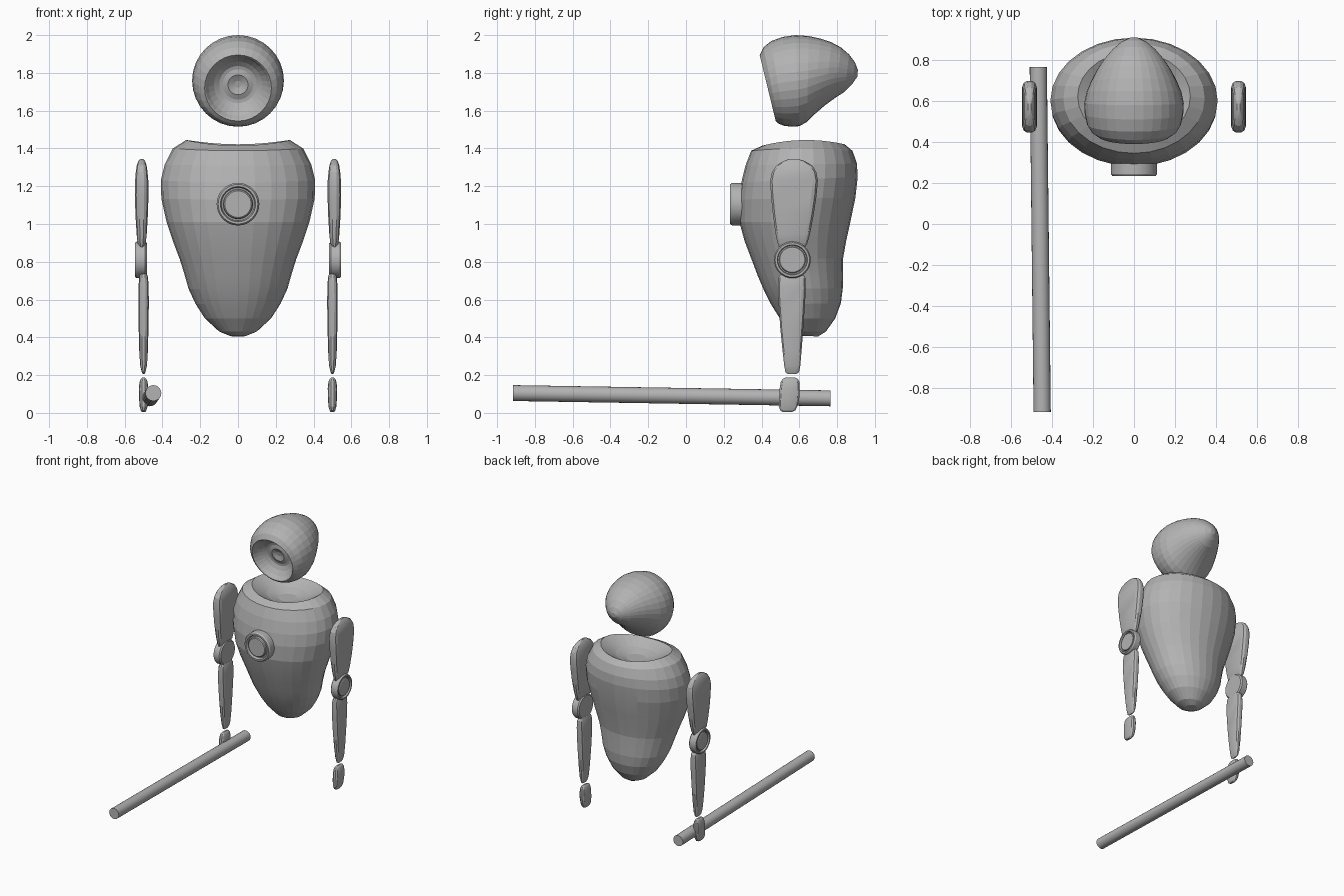
import bpy, bmesh, math
from mathutils import Vector

grey = bpy.data.materials.new("plain_grey")
grey.diffuse_color = (0.45, 0.45, 0.45, 1)


def make(name, bm, smooth=None):
    bmesh.ops.recalc_face_normals(bm, faces=bm.faces)
    me = bpy.data.meshes.new(name)
    bm.to_mesh(me)
    bm.free()
    me.materials.append(grey)
    ob = bpy.data.objects.new(name, me)
    bpy.context.collection.objects.link(ob)
    if smooth:
        bpy.context.view_layer.objects.active = ob
        ob.select_set(True)
        bpy.ops.object.shade_smooth_by_angle(angle=math.radians(smooth))
        ob.select_set(False)
    return ob


def loft(name, rings, smooth=None):
    """Skin a stack of equal-length point rings and cap both ends."""
    bm = bmesh.new()
    vs = [[bm.verts.new(p) for p in r] for r in rings]
    n = len(vs[0])
    for a, b in zip(vs, vs[1:]):
        for i in range(n):
            j = (i + 1) % n
            bm.faces.new((a[i], a[j], b[j], b[i]))
    bm.faces.new(vs[0])
    bm.faces.new(vs[-1])
    return make(name, bm, smooth)


def oval(hw, front, back, n, lift=0):
    """Ellipse through front and back (y, z) points; lift raises its sides."""
    f, b = Vector((0, *front)), Vector((0, *back))
    pts = []
    for i in range(n):
        a = 2 * math.pi * i / n
        p = f.lerp(b, (1 - math.cos(a)) / 2)
        pts.append(p + Vector((hw * math.sin(a), 0, lift * math.sin(a) ** 2)))
    return pts


def lathe(name, profile, place, n=32):
    """Turn (radius, height) points; place maps (u, v, height) to a position."""
    rings = [[place(r * math.cos(2 * math.pi * i / n), r * math.sin(2 * math.pi * i / n), h)
              for i in range(n)] for r, h in profile]
    return loft(name, rings, 30)


# Head: egg with a tilted front, each row = half width, top point, bottom point
shell = [(0.177, (0.39, 1.895), (0.475, 1.545)),
         (0.208, (0.41, 1.935), (0.492, 1.53)),
         (0.229, (0.45, 1.968), (0.52, 1.52)),
         (0.240, (0.51, 1.99), (0.56, 1.515)),
         (0.243, (0.58, 2.0), (0.60, 1.518)),
         (0.231, (0.65, 1.995), (0.64, 1.54)),
         (0.210, (0.71, 1.982), (0.68, 1.58)),
         (0.180, (0.77, 1.962), (0.735, 1.628)),
         (0.145, (0.82, 1.935), (0.79, 1.668)),
         (0.105, (0.863, 1.898), (0.84, 1.70)),
         (0.062, (0.895, 1.855), (0.88, 1.74)),
         (0.020, (0.91, 1.815), (0.907, 1.78))]
rings = [oval(w, t, b, 32) for w, t, b in shell]
centre = Vector((0, 0.4325, 1.72))
inward = Vector((0, 0.97, 0.236))
dish = [(0.96, 0.006), (0.88, 0.03), (0.72, 0.06), (0.56, 0.078), (0.46, 0.08),
        (0.30, 0.072), (0.22, 0.078), (0.10, 0.085)]
bowl = [[centre + (p - centre) * s + inward * d for p in rings[0]] for s, d in dish]
loft("head", bowl[::-1] + rings, 6)

# Torso: rows = half width, front point, back point, side lift
body = [(0.04, (0.60, 0.408), (0.70, 0.405), 0),
        (0.10, (0.555, 0.432), (0.74, 0.43), 0),
        (0.175, (0.497, 0.50), (0.79, 0.50), 0),
        (0.225, (0.45, 0.575), (0.82, 0.58), 0),
        (0.262, (0.41, 0.655), (0.83, 0.66), 0),
        (0.283, (0.38, 0.725), (0.83, 0.74), 0),
        (0.308, (0.35, 0.805), (0.832, 0.82), 0),
        (0.345, (0.31, 0.91), (0.848, 0.91), 0),
        (0.378, (0.283, 1.01), (0.87, 1.01), 0),
        (0.406, (0.281, 1.13), (0.897, 1.14), 0),
        (0.408, (0.293, 1.22), (0.909, 1.25), 0),
        (0.388, (0.315, 1.31), (0.905, 1.32), 0),
        (0.345, (0.345, 1.388), (0.882, 1.387), 0.012),
        (0.275, (0.405, 1.415), (0.84, 1.422), 0.026),
        (0.235, (0.435, 1.398), (0.81, 1.405), 0.02),
        (0.16, (0.49, 1.37), (0.755, 1.375), 0.008),
        (0.07, (0.56, 1.35), (0.69, 1.352), 0)]
loft("torso", [oval(w, f, b, 28, l) for w, f, b, l in body], 6)

# Chest dial: raised ring with a button in a groove
lathe("chest_dial", [(0.05, 0.34), (0.113, 0.34), (0.113, 0.245), (0.105, 0.233),
                     (0.093, 0.233), (0.087, 0.255), (0.079, 0.255), (0.076, 0.238),
                     (0.070, 0.233), (0.03, 0.233)],
      lambda u, v, h: (u, h, 1.105 + v))


def plate(name, x, sections, chamfer):
    """Flat limb lofted upward from rows of (z, front y, back y, half thickness)."""
    rings = []
    for z, y0, y1, t in sections:
        c = min(chamfer, (y1 - y0) * 0.3)
        half = [(t * 0.35, y0), (t * 0.8, y0 + c * 0.35), (t, y0 + c),
                (t, y1 - c), (t * 0.8, y1 - c * 0.35), (t * 0.35, y1)]
        loop = half + [(-dx, y) for dx, y in half[::-1]]
        rings.append([(x + dx, y, z) for dx, y in loop])
    return loft(name, rings, 20)


# Arms, both sides
for s, side in ((-1, "left"), (1, "right")):
    plate(side + "_upper_arm", s * 0.51,
          [(0.872, 0.495, 0.63, 0.008), (0.90, 0.484, 0.643, 0.022),
           (0.95, 0.474, 0.657, 0.027), (1.05, 0.46, 0.676, 0.033),
           (1.15, 0.45, 0.691, 0.036), (1.23, 0.446, 0.698, 0.035),
           (1.275, 0.455, 0.69, 0.031), (1.31, 0.479, 0.668, 0.026),
           (1.333, 0.515, 0.63, 0.018), (1.345, 0.55, 0.592, 0.008)], 0.028)
    plate(side + "_forearm", s * 0.50,
          [(0.205, 0.54, 0.583, 0.004), (0.215, 0.526, 0.598, 0.009),
           (0.25, 0.52, 0.605, 0.018), (0.33, 0.511, 0.612, 0.023),
           (0.45, 0.499, 0.621, 0.026), (0.58, 0.49, 0.63, 0.028),
           (0.66, 0.486, 0.634, 0.027), (0.715, 0.49, 0.632, 0.024),
           (0.735, 0.50, 0.62, 0.018)], 0.022)
    plate(side + "_hand", s * 0.50,
          [(0.004, 0.515, 0.56, 0.008), (0.013, 0.499, 0.578, 0.015),
           (0.035, 0.491, 0.59, 0.021), (0.08, 0.493, 0.60, 0.024),
           (0.13, 0.496, 0.602, 0.025), (0.165, 0.502, 0.60, 0.021),
           (0.18, 0.512, 0.592, 0.015), (0.187, 0.525, 0.578, 0.007)], 0.025)
    # Elbow: plain inside, grooved outside
    lathe(side + "_elbow", [(0.04, 0.483), (0.088, 0.483), (0.097, 0.492), (0.097, 0.535),
                            (0.091, 0.545), (0.080, 0.545), (0.076, 0.53), (0.070, 0.53),
                            (0.067, 0.54), (0.062, 0.543), (0.03, 0.543)],
          lambda u, v, h: (s * h, 0.563 + u, 0.81 + v))

# Staff held beside the left hand
start, end = Vector((-0.448, -0.916, 0.105)), Vector((-0.467, 0.766, 0.077))
lathe("staff", [(0.042, 0), (0.042, 1)],
      lambda u, v, h: start.lerp(end, h) + Vector((u, 0, v)), 20)
